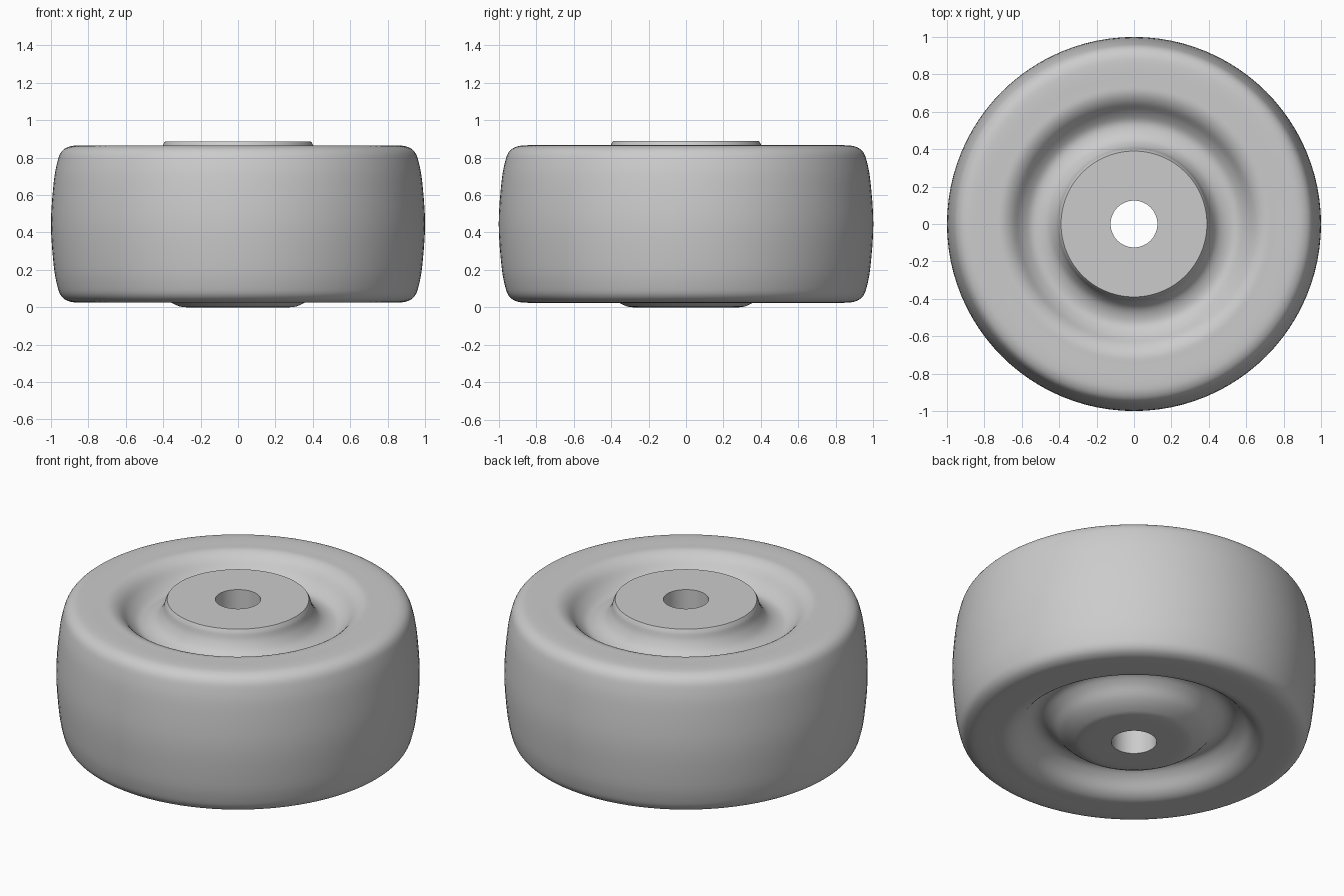
import bpy, bmesh, math
from mathutils import Vector

cube = bpy.data.objects.get("Cube")
if cube:
    bpy.data.objects.remove(cube, do_unlink=True)

SEGMENTS = 96


def smooth_run(points, steps=4):
    """Round a run of (radius, height) points into a soft curve."""
    p = [Vector(q) for q in points]
    p = [2 * p[0] - p[1]] + p + [2 * p[-1] - p[-2]]
    run = []
    for a, b, c, d in zip(p, p[1:], p[2:], p[3:]):
        for i in range(steps):
            t = i / steps
            run.append(0.5 * (2 * b + (c - a) * t + (2 * a - 5 * b + 4 * c - d) * t * t
                              + (3 * b - a - 3 * c + d) * t ** 3))
    return run + [p[-2]]


def lathe(name, profile, material):
    """Spin a closed profile around the z axis."""
    bm = bmesh.new()
    rings = []
    for r, z in profile:
        rings.append([bm.verts.new((r * math.cos(a), r * math.sin(a), z))
                      for a in (math.tau * i / SEGMENTS for i in range(SEGMENTS))])
    for low, high in zip(rings, rings[1:] + rings[:1]):
        for i in range(SEGMENTS):
            j = (i + 1) % SEGMENTS
            bm.faces.new((low[i], low[j], high[j], high[i]))
    bmesh.ops.recalc_face_normals(bm, faces=bm.faces)
    mesh = bpy.data.meshes.new(name)
    bm.to_mesh(mesh)
    bm.free()
    obj = bpy.data.objects.new(name, mesh)
    bpy.context.collection.objects.link(obj)
    mesh.materials.append(material)
    bpy.ops.object.select_all(action="DESELECT")
    obj.select_set(True)
    bpy.context.view_layer.objects.active = obj
    bpy.ops.object.shade_smooth_by_angle(angle=math.radians(40))
    return obj


grey = bpy.data.materials.new("light grey")
grey.use_nodes = True
colour = (0.6, 0.6, 0.6, 1)
grey.diffuse_color = colour
grey.node_tree.nodes["Principled BSDF"].inputs["Base Color"].default_value = colour

# Underside: soft hub, round groove and flat rim
underside = [(0.125, 0), (0.28, 0), (0.34, 0.016), (0.40, 0.055), (0.45, 0.11),
             (0.50, 0.145), (0.55, 0.145), (0.60, 0.11), (0.65, 0.055),
             (0.70, 0.028), (0.76, 0.025), (0.86, 0.025)]
# Crowned tread with rounded shoulders
tread = [(0.91, 0.034), (0.945, 0.06), (0.965, 0.11), (0.985, 0.22), (1.0, 0.445),
         (0.985, 0.67), (0.965, 0.78), (0.945, 0.83), (0.91, 0.856)]
# Top face: flat rim, round groove and steep hub wall
topside = [(0.86, 0.865), (0.76, 0.865), (0.70, 0.862), (0.65, 0.835),
           (0.60, 0.78), (0.55, 0.745), (0.50, 0.745), (0.45, 0.77),
           (0.415, 0.82), (0.40, 0.87)]
# Crisp flat hub top with the axle hole
hub_top = [Vector((0.39, 0.887)), Vector((0.125, 0.887))]

lathe("wheel", smooth_run(underside + tread + topside) + hub_top, grey)
